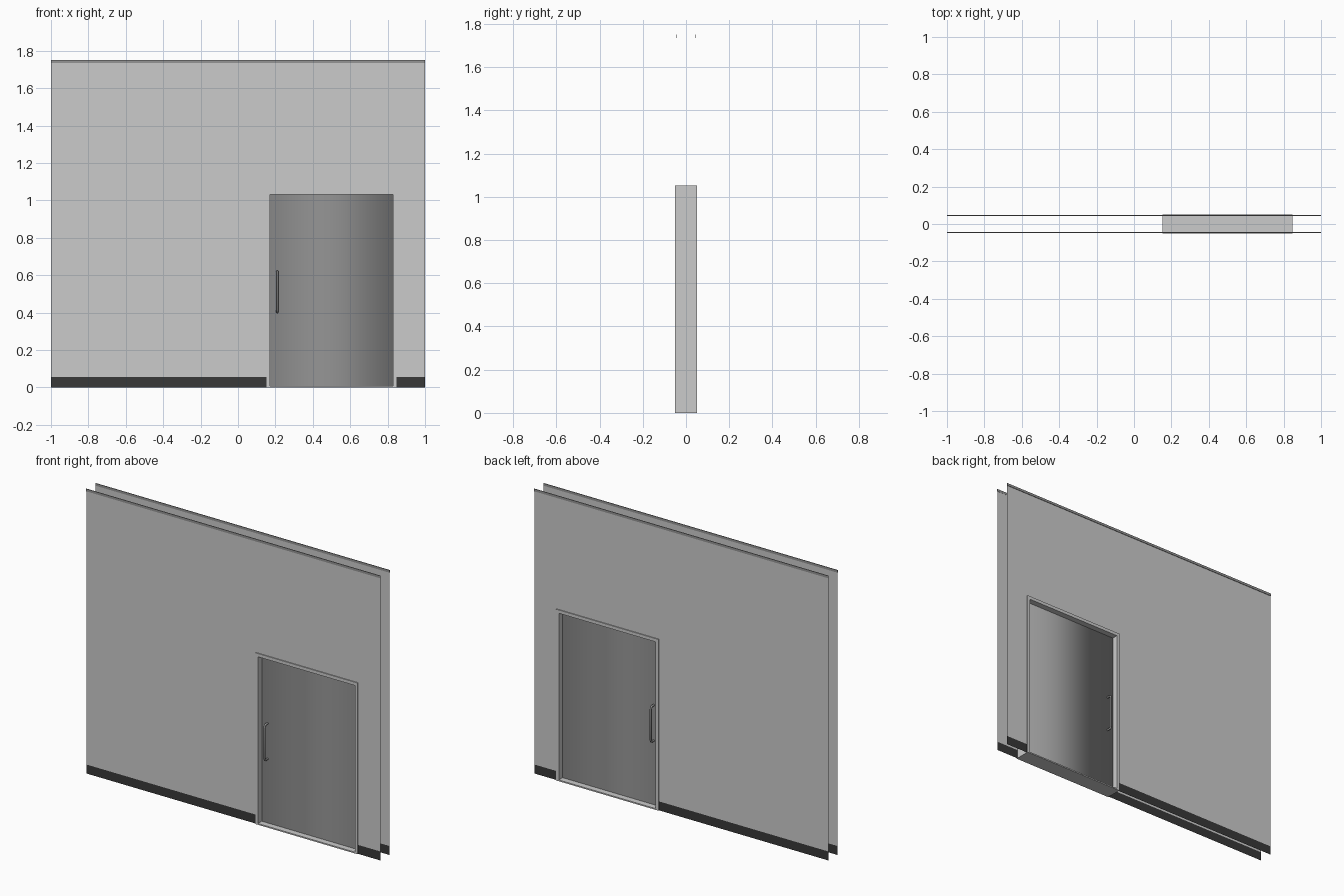
import bpy

if "Cube" in bpy.data.objects:
    bpy.data.objects.remove(bpy.data.objects["Cube"])

WALL_Y, FRAME_Y, DOOR_Y = 0.044, 0.05, 0.013
OX0, OX1, OZ1 = 0.153, 0.848, 1.052      # outer edge of door frame
IX0, IX1, IZ0, IZ1 = 0.171, 0.829, 0.008, 1.032   # inner edge
SKIRT, TRIM, TOP = 0.055, 1.735, 1.75


def mat(name, v):
    m = bpy.data.materials.new(name)
    m.diffuse_color = (v, v, v, 1)
    m.use_nodes = True
    m.node_tree.nodes["Principled BSDF"].inputs["Base Color"].default_value = m.diffuse_color
    return m


dark = mat("dark_skirting", 0.04)
mid = mat("dark_grey", 0.3)


def mesh(name, verts, faces, material=None):
    me = bpy.data.meshes.new(name)
    me.from_pydata(verts, [], faces)
    me.update()
    ob = bpy.data.objects.new(name, me)
    bpy.context.collection.objects.link(ob)
    if material:
        me.materials.append(material)
    return ob


def panel(name, outline, y, material=None):
    """Flat sheet in the xz plane facing away from the wall centre."""
    pts = outline if y < 0 else outline[::-1]
    return mesh(name, [(x, y, z) for x, z in pts], [range(len(pts))], material)


def rect(x0, x1, z0, z1):
    return [(x0, z0), (x1, z0), (x1, z1), (x0, z1)]


def box(name, x0, x1, y0, y1, z0, z1, material=None, caps=True):
    v = [(x, y, z) for z in (z0, z1) for x, y in ((x0, y0), (x1, y0), (x1, y1), (x0, y1))]
    f = [(i, (i + 1) % 4, (i + 1) % 4 + 4, i + 4) for i in range(4)]
    if caps:
        f += [(3, 2, 1, 0), (4, 5, 6, 7)]
    return mesh(name, v, f, material)


wall_outline = [(-1, SKIRT), (OX0, SKIRT), (OX0, OZ1), (OX1, OZ1),
                (OX1, SKIRT), (1, SKIRT), (1, TOP), (-1, TOP)]

for side, s in (("front", -1), ("back", 1)):
    # wall sheet with door opening, skirting and top trim
    panel(side + "_wall", wall_outline, s * WALL_Y)
    panel(side + "_skirting_long", rect(-1, OX0, 0, SKIRT), s * WALL_Y, dark)
    panel(side + "_skirting_short", rect(OX1, 1, 0, SKIRT), s * WALL_Y, dark)
    y0, y1 = sorted((s * (WALL_Y - 0.001), s * (WALL_Y + 0.003)))
    box(side + "_top_trim", -1, 1, y0, y1, TRIM, TOP, mid)

    # D-shaped pull handle
    cu = bpy.data.curves.new(side + "_handle", 'CURVE')
    cu.dimensions = '3D'
    cu.bevel_depth, cu.bevel_resolution = 0.006, 2
    sp = cu.splines.new('POLY')
    path = [(0.010, 0.402), (0.030, 0.402), (0.038, 0.405), (0.042, 0.415),
            (0.042, 0.607), (0.038, 0.617), (0.030, 0.620), (0.010, 0.620)]
    sp.points.add(len(path) - 1)
    for p, (y, z) in zip(sp.points, path):
        p.co = (0.21, s * y, z, 1)
    sp.use_smooth = True
    cu.materials.append(mid)
    bpy.context.collection.objects.link(bpy.data.objects.new(side + "_handle", cu))

# door frame: rectangular ring with jambs, head and sill
outer, inner = rect(OX0, OX1, 0, OZ1), rect(IX0, IX1, IZ0, IZ1)
verts = [(x, y, z) for y in (-FRAME_Y, FRAME_Y) for x, z in outer + inner]
faces = []
for i in range(4):
    j = (i + 1) % 4
    faces += [(i, j, j + 4, i + 4), (i + 12, j + 12, j + 8, i + 8),
              (j, i, i + 8, j + 8), (i + 4, j + 4, j + 12, i + 12)]
mesh("door_frame", verts, faces)

# door slab, smooth shaded around its four sides
door = box("door", IX0, IX1, -DOOR_Y, DOOR_Y, IZ0, IZ1, mid, caps=False)
for p in door.data.polygons:
    p.use_smooth = True
